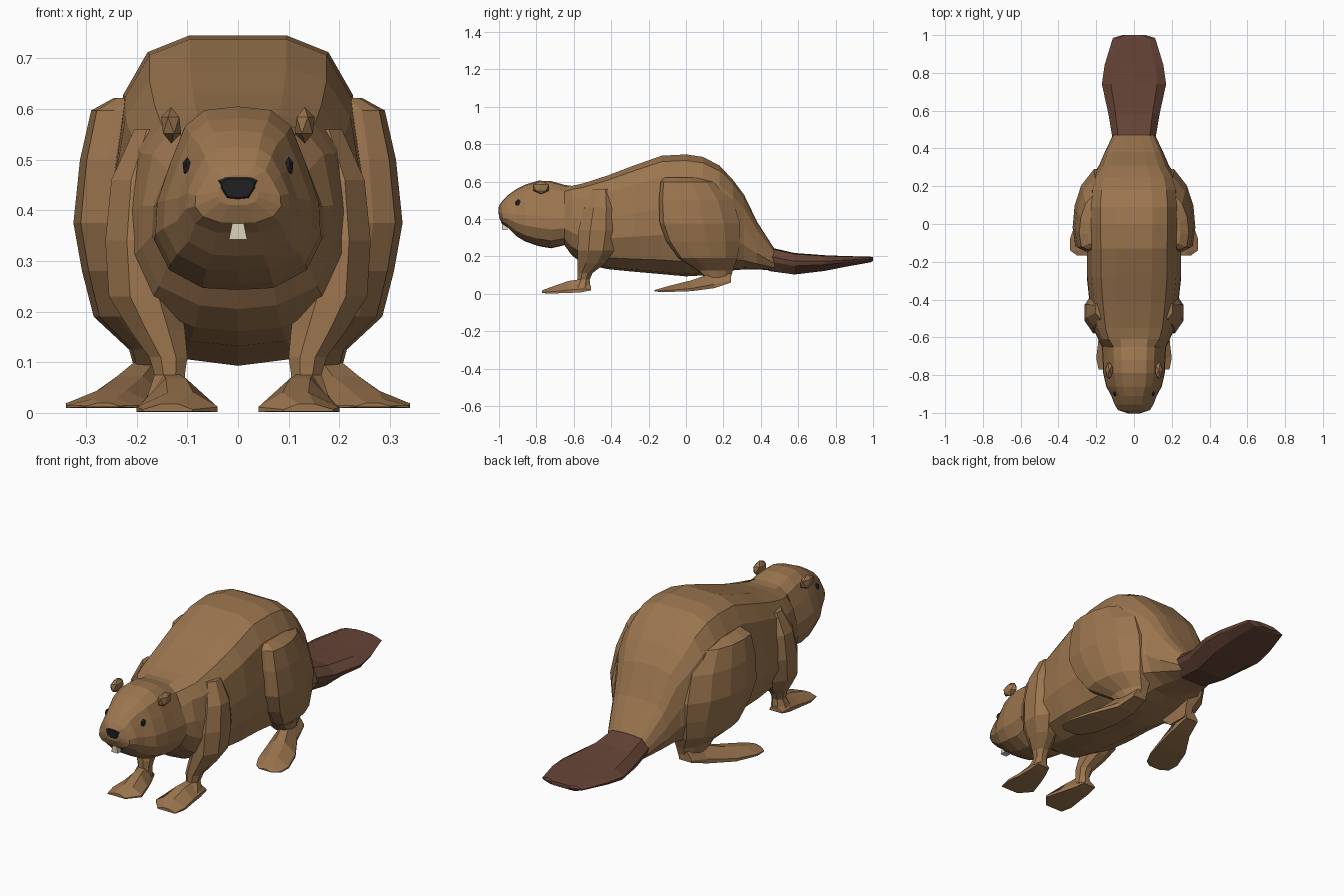
import bpy, bmesh
from mathutils import Vector
from mathutils.bvhtree import BVHTree


def material(name, rgb):
    m = bpy.data.materials.new(name)
    m.diffuse_color = (*rgb, 1)
    return m


FUR = material("brown fur", (0.33, 0.18, 0.078))
TAIL = material("dark tail skin", (0.135, 0.058, 0.038))
BLACK = material("black", (0.015, 0.015, 0.017))
IVORY = material("ivory", (0.70, 0.66, 0.50))


def finish(name, bm, mat, mirror=False):
    bmesh.ops.recalc_face_normals(bm, faces=bm.faces)
    mesh = bpy.data.meshes.new(name)
    bm.to_mesh(mesh)
    bm.free()
    mesh.materials.append(mat)
    ob = bpy.data.objects.new(name, mesh)
    bpy.context.collection.objects.link(ob)
    if mirror:
        ob.modifiers.new("mirror", 'MIRROR')
    return ob


def loft(name, rings, mat, mirror=False):
    """Skin a list of equal-length point rings and cap both ends."""
    bm = bmesh.new()
    vs = [[bm.verts.new(p) for p in ring] for ring in rings]
    n = len(vs[0])
    for a, b in zip(vs, vs[1:]):
        for i in range(n):
            j = (i + 1) % n
            bm.faces.new((a[i], a[j], b[j], b[i]))
    bm.faces.new(vs[0])
    bm.faces.new(vs[-1])
    return finish(name, bm, mat, mirror)


def both_sides(half):
    """Complete a half profile that starts and ends on the centre line."""
    return half + [(-x, z) for x, z in half[-2:0:-1]]


def slices_y(half, sections):
    return [[(x * w, y, zb + z * (zt - zb)) for x, z in both_sides(half)]
            for y, zb, zt, w in sections]


def blob(name, centre, radii, mat, mirror=True, detail=1):
    bm = bmesh.new()
    bmesh.ops.create_icosphere(bm, subdivisions=detail, radius=1)
    for v in bm.verts:
        v.co = Vector(c + r * k for c, r, k in zip(centre, radii, v.co))
    return finish(name, bm, mat, mirror)


# Head and torso: y, bottom, top, half width
HEAD = [(0, 1), (.40, .98), (.64, .89), (.82, .68), (.98, .46), (1, .28),
        (.82, .11), (.42, .01), (0, 0)]
BODY = [(0, 1), (.38, 1), (.70, .95), (.89, .82), (.99, .55), (1, .33),
        (.82, .12), (.40, .02), (0, 0)]
head_sections = [
    (-1.0, .41, .47, .04), (-.985, .375, .492, .085), (-.955, .355, .525, .103),
    (-.91, .31, .558, .120), (-.86, .28, .583, .147), (-.79, .255, .605, .163),
    (-.72, .243, .602, .166), (-.65, .26, .582, .17)]
body_sections = [
    (-.61, .205, .577, .19), (-.55, .16, .59, .215), (-.42, .132, .632, .235),
    (-.28, .118, .685, .25), (-.13, .105, .738, .25), (0, .093, .745, .255),
    (.09, .098, .732, .255), (.18, .11, .685, .245), (.25, .125, .61, .225),
    (.31, .13, .53, .185), (.38, .13, .385, .155), (.47, .125, .245, .112)]
body = loft("body", slices_y(HEAD, head_sections) + slices_y(BODY, body_sections), FUR)

# Flat paddle tail
PADDLE = [(0, 1), (.72, .95), (1, .62), (.95, .4), (.6, 0), (0, 0)]
loft("tail", slices_y(PADDLE, [
    (.44, .122, .25, .112), (.58, .103, .218, .135), (.74, .122, .206, .17),
    (.84, .142, .202, .156), (.985, .168, .198, .112), (1.0, .175, .196, .06)]), TAIL)


# Upper legs: z, inner x, outer x, front y, back y
def slices_z(outline, sections):
    return [[(x0 + x * (x1 - x0), y0 + y * (y1 - y0), z) for x, y in outline]
            for z, x0, x1, y0, y1 in sections]


THIGH = [(0, 0), (.72, 0), (.93, .05), (1, .28), (.95, .55), (.78, .8), (.45, 1), (0, 1)]
loft("haunch", slices_z(THIGH, [
    (.622, .14, .245, -.115, .10), (.597, .13, .29, -.135, .17),
    (.50, .12, .312, -.145, .25), (.375, .12, .325, -.14, .29),
    (.28, .12, .308, -.105, .29), (.19, .12, .285, -.04, .275),
    (.125, .12, .215, .06, .25), (.07, .125, .20, .12, .235)]), FUR, True)

LEG = [(0, .25), (.3, 0), (.7, 0), (1, .3), (1, .7), (.7, 1), (.3, 1), (0, .75)]
loft("front_leg", slices_z(LEG, [
    (.56, .12, .205, -.50, -.40), (.46, .12, .25, -.545, -.375),
    (.34, .12, .262, -.575, -.365), (.23, .115, .255, -.58, -.385),
    (.165, .105, .215, -.58, -.43), (.11, .10, .175, -.58, -.50),
    (.075, .105, .165, -.58, -.515), (.03, .10, .18, -.61, -.51)]), FUR, True)

# Feet: y, bottom, top, inner x, outer x
PAW = [(0, 0), (1, 0), (1, .25), (.62, 1), (.3, 1), (0, .25)]


def foot(name, sections):
    loft(name, [[(x0 + x * (x1 - x0), y, zb + z * (zt - zb)) for x, z in PAW]
                for y, zb, zt, x0, x1 in sections], FUR, True)


foot("front_foot", [(-.508, .018, .04, .11, .18), (-.56, .008, .078, .09, .185),
                    (-.63, .004, .068, .065, .19), (-.71, .002, .04, .04, .20),
                    (-.77, .003, .018, .09, .188)])
foot("hind_foot", [(.24, .06, .108, .13, .20), (.15, .03, .115, .125, .225),
                   (.03, .014, .072, .14, .30), (-.08, .01, .045, .17, .34),
                   (-.14, .01, .028, .20, .338), (-.168, .012, .02, .235, .30)])

# Ears
blob("ear", (.132, -.775, .568), (.022, .05, .036), FUR)

# Eyes seated on the surface of the head
bm = bmesh.new()
bm.from_mesh(body.data)
hit = BVHTree.FromBMesh(bm).ray_cast(Vector((1, -.897, .485)), Vector((-1, 0, 0)))[0]
bm.free()
blob("eye", (hit.x - .002, hit.y, hit.z), (.010, .016, .020), BLACK)

# Nose pad
NOSE = [(0, 1), (.7, 1), (1, .8), (.95, .5), (.6, .05), (0, 0)]
loft("nose", slices_y(NOSE, [(-.96, .415, .485, .045), (-.992, .415, .473, .043),
                             (-1.003, .425, .462, .032)]), BLACK)

# Front teeth
TOOTH = [(0, 1), (.6, 1), (1, 0), (0, 0)]
loft("teeth", slices_y(TOOTH, [(-.955, .342, .385, .018), (-.983, .342, .378, .018)]), IVORY)
